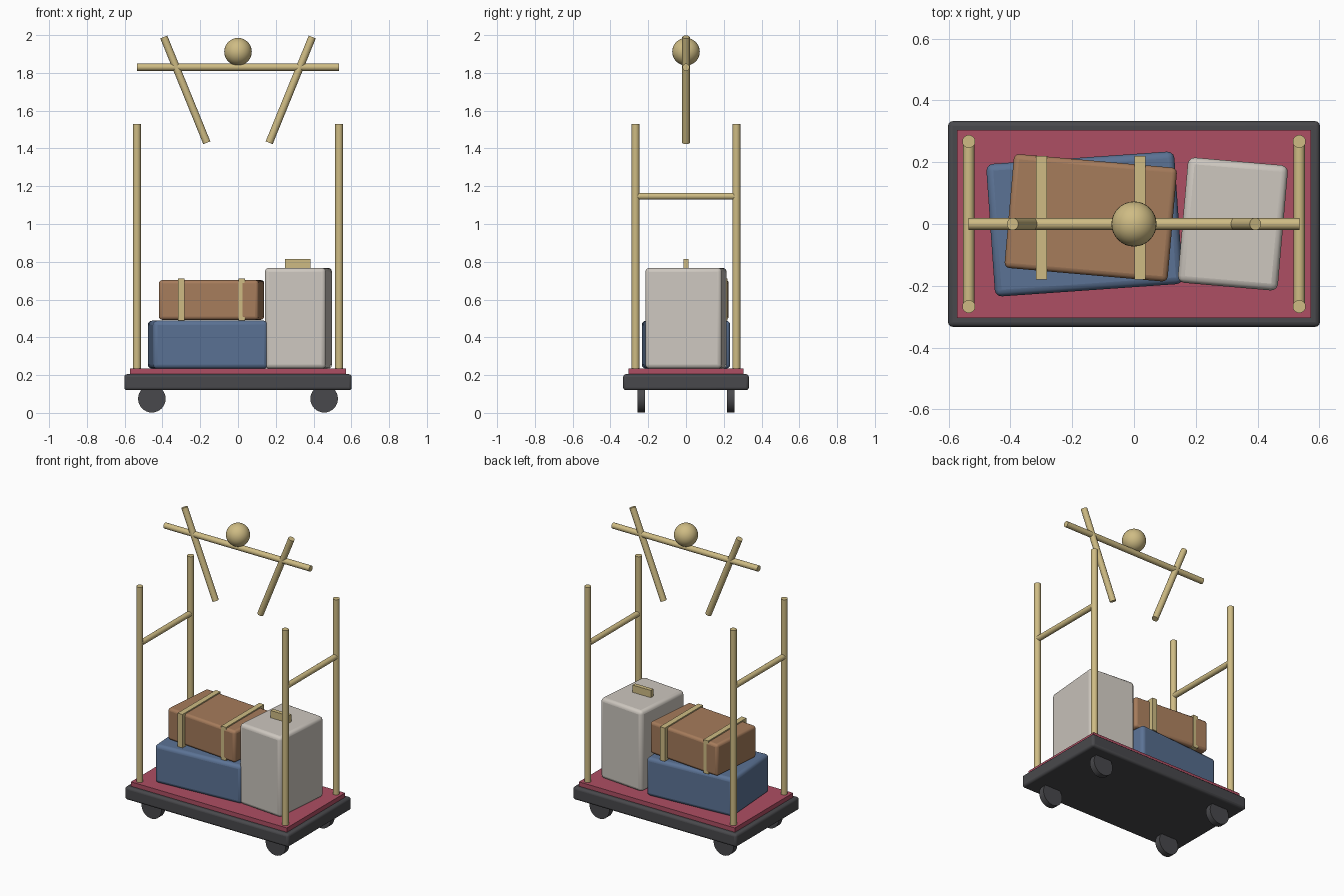
import bpy
import math
from mathutils import Vector

cube = bpy.data.objects.get("Cube")
if cube:
    bpy.data.objects.remove(cube, do_unlink=True)


def material(name, r, g, b):
    mat = bpy.data.materials.new(name)
    mat.use_nodes = True
    mat.diffuse_color = (r, g, b, 1)
    bsdf = mat.node_tree.nodes["Principled BSDF"]
    bsdf.inputs["Base Color"].default_value = (r, g, b, 1)
    bsdf.inputs["Roughness"].default_value = 0.6
    return mat


brass = material("brass", 0.62, 0.50, 0.23)
red = material("red_carpet", 0.42, 0.077, 0.125)
tan = material("tan_leather", 0.38, 0.20, 0.105)
blue = material("blue_fabric", 0.105, 0.17, 0.30)
cream = material("cream_shell", 0.61, 0.57, 0.52)
dark = material("dark_rubber", 0.066, 0.066, 0.072)


def finish(obj, name, mat, smooth=True):
    obj.name = name
    obj.data.materials.append(mat)
    if smooth:
        bpy.ops.object.shade_smooth_by_angle(angle=math.radians(40))
    return obj


def box(name, mat, center, size, bevel=0.0, turn=0.0):
    """Box centred in x and y, standing on the given z."""
    x, y, z = center
    bpy.ops.mesh.primitive_cube_add(size=1, location=(x, y, z + size[2] / 2))
    obj = bpy.context.object
    obj.scale = size
    bpy.ops.object.transform_apply(location=False, rotation=False, scale=True)
    obj.rotation_euler.z = math.radians(turn)
    if bevel:
        mod = obj.modifiers.new("rounded_edges", "BEVEL")
        mod.width = bevel
        mod.segments = 3
    return finish(obj, name, mat, bevel > 0)


def rod(name, mat, start, end, radius, sides=24):
    a, b = Vector(start), Vector(end)
    bpy.ops.mesh.primitive_cylinder_add(vertices=sides, radius=radius,
                                        depth=(b - a).length, location=(a + b) / 2)
    obj = bpy.context.object
    obj.rotation_euler = (b - a).to_track_quat("Z", "Y").to_euler()
    return finish(obj, name, mat)


# Platform and carpet
box("platform", dark, (0, 0, 0.12), (1.204, 0.666, 0.085), 0.015)
box("carpet", red, (0, 0, 0.2), (1.146, 0.61, 0.034))

# Wheels, posts and side rails
for sx, side in ((1, "left"), (-1, "right")):
    x = 0.535 * sx
    for sy, end in ((-1, "front"), (1, "back")):
        y = 0.267 * sy
        rod(f"{end}_{side}_wheel", dark, (0.456 * sx, 0.217 * sy, 0.075),
            (0.456 * sx, 0.257 * sy, 0.075), 0.073, 32)
        rod(f"{end}_{side}_post", brass, (x, y, 0.22), (x, y, 1.53), 0.021)
    rod(f"{side}_rail", brass, (x, -0.255, 1.147), (x, 0.255, 1.147), 0.018)
    # Slanted rods crossing the top bar
    rod(f"{side}_slanted_rod", brass, (0.165 * sx, 0, 1.43),
        (0.393 * sx, 0, 1.99), 0.02)

# Top bar with ball
rod("top_bar", brass, (-0.535, 0, 1.83), (0.535, 0, 1.83), 0.019)
bpy.ops.mesh.primitive_uv_sphere_add(segments=32, ring_count=16, radius=0.073,
                                     location=(0, 0, 1.912))
finish(bpy.context.object, "top_ball", brass)

# Luggage
box("blue_suitcase", blue, (-0.16, 0, 0.234), (0.61, 0.43, 0.254), 0.022, 4)
box("tan_suitcase", tan, (-0.14, 0.02, 0.493), (0.53, 0.37, 0.21), 0.017, -5)
box("cream_suitcase", cream, (0.32, 0, 0.234), (0.325, 0.407, 0.534), 0.022, -5)
box("cream_suitcase_handle", brass, (0.316, 0, 0.76), (0.134, 0.027, 0.056))
for strap_x, side in ((-0.3, "right"), (0.02, "left")):
    box(f"{side}_strap", brass, (strap_x, 0.02, 0.489), (0.036, 0.4, 0.222))
